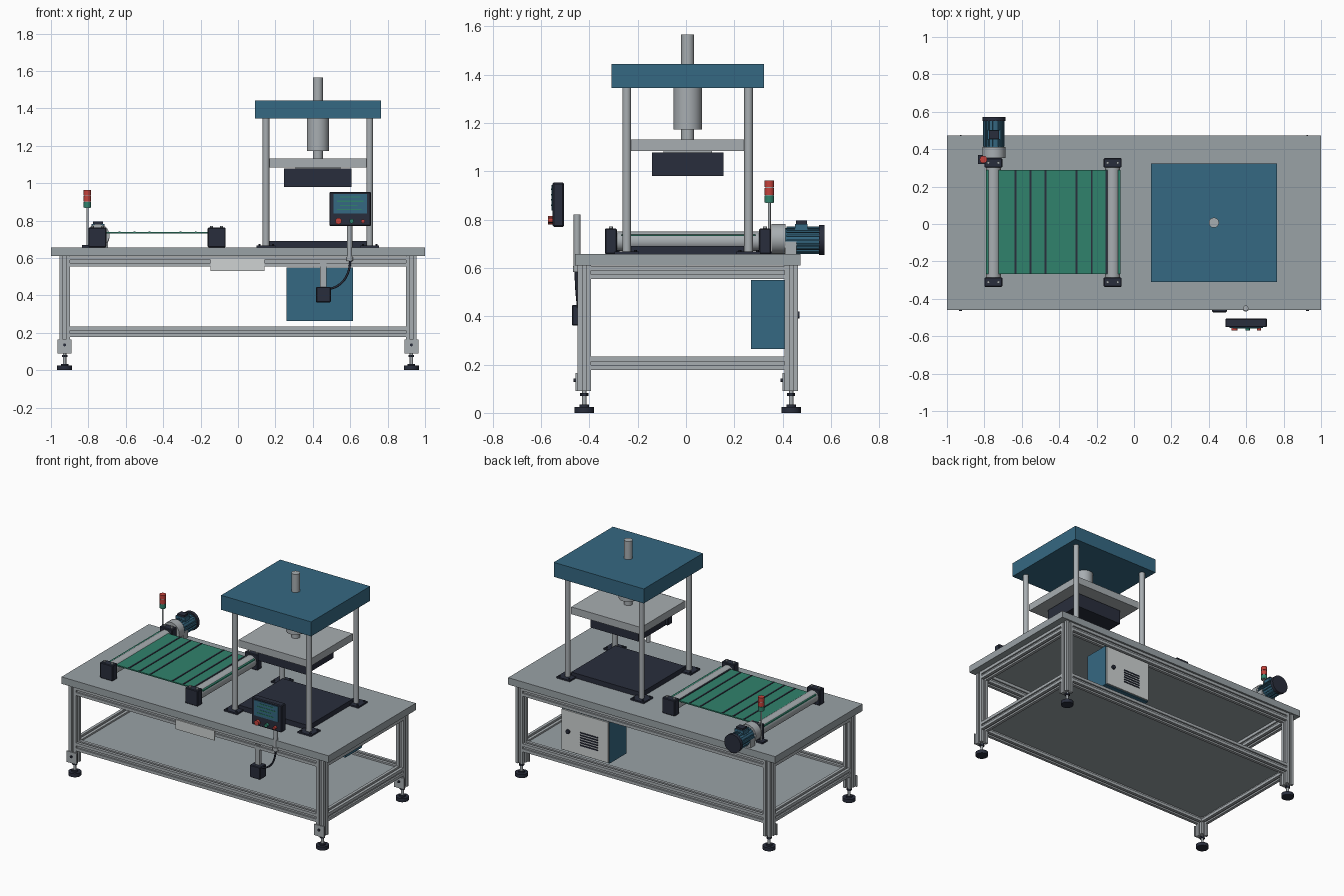
import bpy, bmesh, math
from mathutils import Vector, Matrix

if "Cube" in bpy.data.objects:
    bpy.data.objects.remove(bpy.data.objects["Cube"], do_unlink=True)


def material(name, rgb):
    m = bpy.data.materials.new(name)
    m.use_nodes = True
    m.diffuse_color = (*rgb, 1)
    m.node_tree.nodes["Principled BSDF"].inputs["Base Color"].default_value = (*rgb, 1)
    return m


grey = material("table grey", (0.32, 0.36, 0.38))
metal = material("bright metal", (0.39, 0.42, 0.44))
blue = material("machine blue", (0.036, 0.14, 0.225))
black = material("dark charcoal", (0.022, 0.027, 0.045))
green = material("belt green", (0.03, 0.225, 0.15))
red = material("signal red", (0.55, 0.055, 0.045))
white = material("panel white", (0.62, 0.65, 0.65))

CY = 0.007    # centre line of the table
TOP = 0.657   # height of the table surface


def finish(name, bm, mat):
    bmesh.ops.recalc_face_normals(bm, faces=bm.faces)
    mesh = bpy.data.meshes.new(name)
    bm.to_mesh(mesh)
    bm.free()
    mesh.materials.append(mat)
    ob = bpy.data.objects.new(name, mesh)
    bpy.context.collection.objects.link(ob)
    return ob


def box(name, mat, xs, ys, zs, bevel=0):
    bm = bmesh.new()
    bmesh.ops.create_cube(bm, size=1)
    for v in bm.verts:
        v.co = [r[0] if c < 0 else r[1] for c, r in zip(v.co, (xs, ys, zs))]
    if bevel:
        bmesh.ops.bevel(bm, geom=bm.edges[:], offset=bevel, segments=1, affect="EDGES")
    return finish(name, bm, mat)


def rod(name, mat, start, end, r, sides=28):
    a, b = Vector(start), Vector(end)
    turn = (b - a).to_track_quat("Z", "Y").to_matrix().to_4x4()
    bm = bmesh.new()
    bmesh.ops.create_cone(bm, cap_ends=True, segments=sides, radius1=r, radius2=r,
                          depth=(b - a).length, matrix=Matrix.Translation((a + b) / 2) @ turn)
    if sides > 8:
        for f in bm.faces:
            f.smooth = len(f.verts) == 4
            if not f.smooth:
                for e in f.edges:
                    e.smooth = False
    return finish(name, bm, mat)


def slotted_bar(name, start, end, w=0.055):
    """Square aluminium bar with a groove along each side."""
    a, b = Vector(start), Vector(end)
    h, g, d = w / 2, w * 0.14, w * 0.2
    corner = [(h, -h), (h, -g), (h - d, -g), (h - d, g), (h, g)]
    turn = (b - a).to_track_quat("Z", "Y").to_matrix()
    bm = bmesh.new()
    ring = []
    for k in range(4):
        spin = Matrix.Rotation(k * math.pi / 2, 3, "Z")
        ring += [bm.verts.new(a + turn @ spin @ Vector((x, y, 0))) for x, y in corner]
    face = bm.faces.new(ring)
    out = bmesh.ops.extrude_face_region(bm, geom=[face])
    verts = [v for v in out["geom"] if isinstance(v, bmesh.types.BMVert)]
    bmesh.ops.translate(bm, verts=verts, vec=b - a)
    return finish(name, bm, metal)


# Table frame
LX, LY = 0.927, 0.428
box("table_top", grey, (-1, 1), (CY - 0.467, CY + 0.467), (0.61, TOP))
box("lower_shelf", grey, (-0.91, 0.91), (CY - 0.41, CY + 0.41), (0.212, 0.222))
for z, level in ((0.205, "lower"), (0.581, "upper")):
    for s, side in ((-1, "front"), (1, "back")):
        y = CY + s * LY
        slotted_bar(f"{level}_{side}_rail", (-0.9, y, z), (0.9, y, z))
    for s, side in ((-1, "right"), (1, "left")):
        slotted_bar(f"{level}_{side}_rail", (s * LX, CY - 0.4, z), (s * LX, CY + 0.4, z))
for sx in (-1, 1):
    for sy in (-1, 1):
        x, y = sx * LX, CY + sy * LY
        tag = ("front_" if sy < 0 else "back_") + ("right" if sx < 0 else "left")
        slotted_bar(tag + "_leg", (x, y, 0.09), (x, y, 0.61))
        rod(tag + "_foot", black, (x, y, 0), (x, y, 0.024), 0.04)
        rod(tag + "_foot_hub", black, (x, y, 0.024), (x, y, 0.034), 0.02)
        rod(tag + "_foot_stem", metal, (x, y, 0.03), (x, y, 0.1), 0.009, 12)
        rod(tag + "_foot_nut", black, (x, y, 0.07), (x, y, 0.082), 0.017, 6)
        f = y - 0.0275
        box(tag + "_foot_bracket", metal, (x - 0.038, x + 0.038), (f - 0.008, f), (0.09, 0.165))
        rod(tag + "_bracket_bolt", black, (x, f - 0.016, 0.135), (x, f, 0.135), 0.008, 12)
box("front_nameplate", white, (-0.147, 0.143), (-0.456, -0.448), (0.53, 0.595))

# Press
PX = 0.427
box("press_base", black, (PX - 0.262, PX + 0.262), (CY - 0.236, CY + 0.236), (TOP, 0.69))
for sx in (-1, 1):
    for sy in (-1, 1):
        x, y = PX + sx * 0.277, CY + sy * 0.252
        box("post_flange", black, (x - 0.05, x + 0.05), (y - 0.05, y + 0.05), (TOP, 0.667))
        rod("press_post", metal, (x, y, 0.66), (x, y, 1.35), 0.018)
        for bx in (-1, 1):
            for by in (-1, 1):
                p, q = x + bx * 0.036, y + by * 0.036
                rod("flange_bolt", black, (p, q, 0.667), (p, q, 0.674), 0.006, 6)
box("press_head", blue, (PX - 0.337, PX + 0.337), (CY - 0.316, CY + 0.316), (1.345, 1.443))
rod("press_cylinder", metal, (PX, CY, 1.172), (PX, CY, 1.35), 0.059)
rod("press_ram", metal, (PX, CY, 1.12), (PX, CY, 1.18), 0.027)
rod("press_top_rod", metal, (PX, CY, 1.44), (PX, CY, 1.566), 0.027)
box("moving_plate", metal, (PX - 0.261, PX + 0.261), (CY - 0.238, CY + 0.238), (1.083, 1.132))
box("press_die", black, (PX - 0.18, PX + 0.18), (CY - 0.148, CY + 0.148), (0.98, 1.077))
box("die_mount", metal, (PX - 0.12, PX + 0.12), (CY - 0.1, CY + 0.1), (1.075, 1.085))

# Conveyor
RX = (-0.752, -0.114)
box("conveyor_belt", green, (-0.79, -0.073), (-0.267, 0.288), (0.731, 0.739))
for x in (-0.633, -0.553, -0.473, -0.307, -0.226, -0.148):
    box("belt_cleat", black, (x - 0.005, x + 0.005), (-0.265, 0.286), (0.739, 0.742))
for x in RX:
    rod("conveyor_roller", metal, (x, -0.3, 0.71), (x, 0.315, 0.71), 0.04)
    for y in (-0.311, 0.327):
        box("bearing_block", black, (x - 0.048, x + 0.048), (y - 0.025, y + 0.025), (TOP, 0.762), 0.004)
        for s in (-1, 1):
            rod("bearing_bolt", metal, (x + s * 0.027, y, 0.76), (x + s * 0.027, y, 0.771), 0.008, 12)

# Drive motor
MX, MZ = -0.749, 0.715
rod("gearbox", metal, (MX, 0.353, MZ + 0.005), (MX, 0.411, MZ + 0.005), 0.062)
rod("motor_body", blue, (MX, 0.41, MZ), (MX, 0.555, MZ), 0.05)
for k in range(18):
    fin = box("motor_fin", blue, (0.046, 0.057), (0.415, 0.55), (-0.003, 0.003))
    fin.location = (MX, 0, MZ)
    fin.rotation_euler.y = k * math.tau / 18
rod("motor_fan_cover", black, (MX, 0.55, MZ), (MX, 0.572, MZ), 0.062)
box("motor_support", metal, (MX - 0.055, MX + 0.055), (0.41, 0.457), (TOP, 0.71))
box("terminal_box", blue, (MX - 0.034, MX + 0.034), (0.452, 0.503), (0.755, 0.782))
box("terminal_box_lid", black, (MX - 0.026, MX + 0.026), (0.455, 0.5), (0.782, 0.795))

# Signal tower
SX, SY = -0.805, 0.345
box("signal_base", black, (SX - 0.028, SX + 0.022), (SY - 0.025, SY + 0.025), (TOP, 0.668))
rod("signal_pole", metal, (SX, SY, 0.66), (SX, SY, 0.87), 0.006, 12)
rod("signal_core", metal, (SX, SY, 0.868), (SX, SY, 0.96), 0.017)
for z, mat in ((0.871, green), (0.902, red), (0.934, red)):
    rod("signal_lamp", mat, (SX, SY, z), (SX, SY, z + 0.028), 0.02)

# Operator panel
box("operator_panel", black, (0.488, 0.712), (-0.552, -0.505), (0.77, 0.953), 0.005)
box("panel_screen", blue, (0.51, 0.69), (-0.556, -0.55), (0.838, 0.942))
for k, (a, b) in enumerate(((0.545, 0.655), (0.53, 0.67), (0.545, 0.64), (0.53, 0.66))):
    z = 0.925 - k * 0.022
    box("screen_line", green, (a, b), (-0.558, -0.554), (z - 0.003, z + 0.003))
for x, mat, r in ((0.537, red, 0.017), (0.607, green, 0.012), (0.668, red, 0.01)):
    rod("panel_button", mat, (x, -0.552, 0.797), (x, -0.57, 0.797), r, 20)
rod("panel_post", metal, (0.597, -0.45, 0.585), (0.597, -0.45, 0.82), 0.0145, 20)
rod("post_collar", metal, (0.597, -0.45, 0.583), (0.597, -0.45, 0.607), 0.018, 20)

# Pedal box with cable
box("switch_box", black, (0.418, 0.496), (-0.472, -0.405), (0.362, 0.446), 0.004)
box("switch_box_hanger", metal, (0.439, 0.473), (-0.445, -0.425), (0.44, 0.58))
cable = bpy.data.curves.new("cable", "CURVE")
cable.dimensions = "3D"
cable.bevel_depth = 0.006
cable.bevel_resolution = 2
spline = cable.splines.new("BEZIER")
spline.bezier_points.add(1)
for p, co, bend in zip(spline.bezier_points, ((0.6, -0.455, 0.59), (0.49, -0.445, 0.435)),
                       ((0, 0, 0.09), (0.06, 0, 0.01))):
    p.co = co
    sign = 1 if co[0] > 0.55 else -1
    p.handle_left = Vector(co) + sign * Vector(bend)
    p.handle_right = Vector(co) - sign * Vector(bend)
    if sign < 0:
        p.handle_left, p.handle_right = Vector(co) + Vector(bend), Vector(co) - Vector(bend)
cable.materials.append(black)
bpy.context.collection.objects.link(bpy.data.objects.new("cable", cable))

# Electrical cabinet
box("cabinet", blue, (0.258, 0.616), (0.268, 0.448), (0.264, 0.55))
box("cabinet_door", white, (0.264, 0.61), (0.448, 0.458), (0.27, 0.544))
rod("door_lock", black, (0.56, 0.455, 0.405), (0.56, 0.47, 0.405), 0.014, 16)
for k in range(6):
    z = 0.335 + k * 0.017
    box("door_louvre", black, (0.34, 0.47), (0.456, 0.462), (z - 0.004, z + 0.004))
